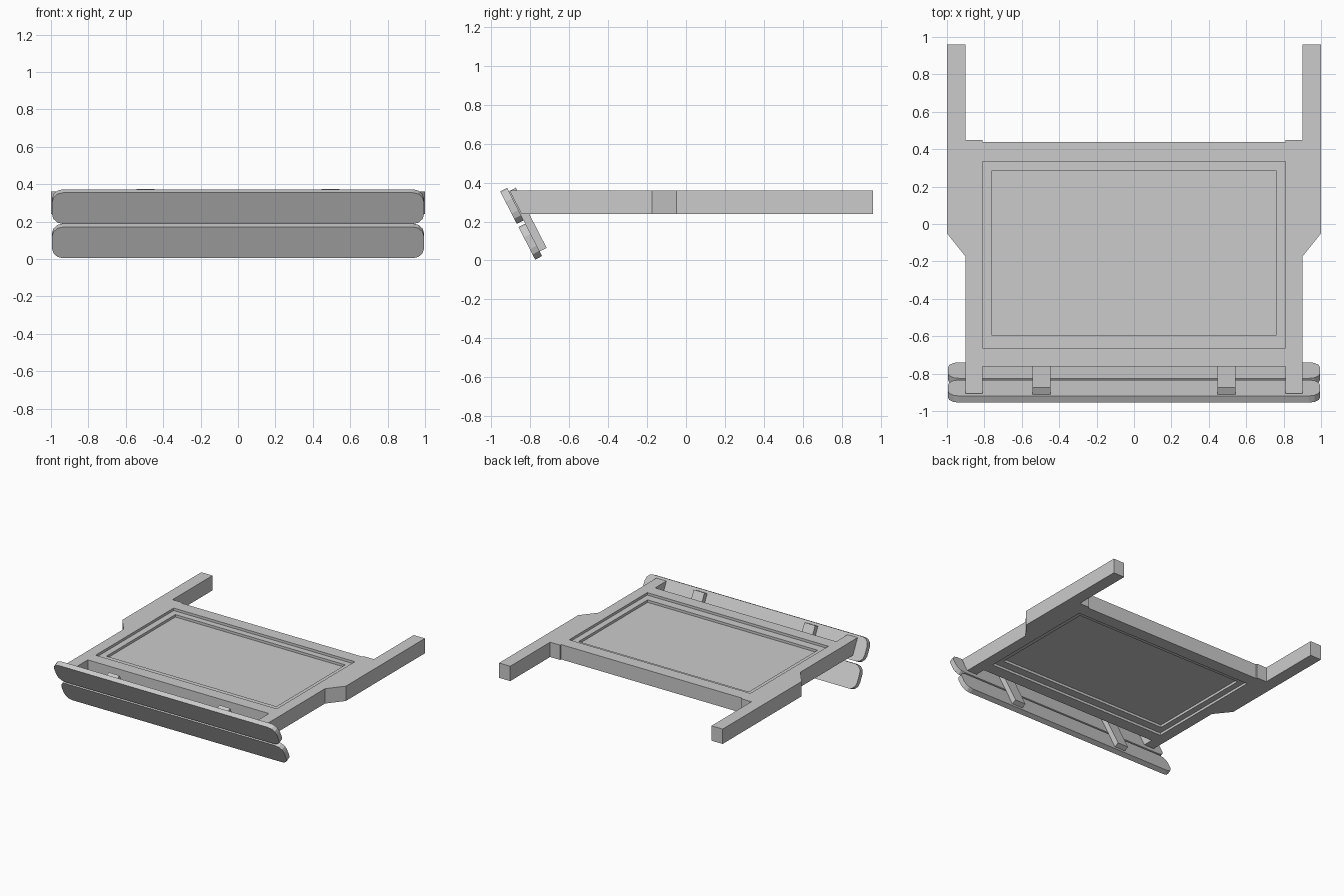
import bpy, bmesh, math
from mathutils import Matrix, Vector

if "Cube" in bpy.data.objects:
    bpy.data.objects.remove(bpy.data.objects["Cube"])

# slope of the front planks: S runs down the board, N points to the rear
TOP = Vector((0, -0.955, 0.355))
S = Vector((0, 0.457, -0.889)).normalized()
N = Vector((0, 0.889, 0.457)).normalized()
Z0, Z1 = 0.24, 0.36


def prism(name, pts, offset):
    """Extrude a closed outline (3D points) along an offset vector."""
    bm = bmesh.new()
    face = bm.faces.new([bm.verts.new(p) for p in pts])
    ext = bmesh.ops.extrude_face_region(bm, geom=[face])
    moved = [v for v in ext["geom"] if isinstance(v, bmesh.types.BMVert)]
    bmesh.ops.translate(bm, vec=offset, verts=moved)
    bmesh.ops.recalc_face_normals(bm, faces=bm.faces)
    me = bpy.data.meshes.new(name)
    bm.to_mesh(me)
    bm.free()
    ob = bpy.data.objects.new(name, me)
    bpy.context.collection.objects.link(ob)
    return ob


def box(name, x0, x1, y0, y1, z0, z1):
    return prism(name, [(x0, y0, z0), (x1, y0, z0), (x1, y1, z0), (x0, y1, z0)],
                 Vector((0, 0, z1 - z0)))


def plank(name, s0, length):
    """Sloped board with rounded ends."""
    hw, r, seg = 0.995, 0.06, 3
    pts = []
    for cx, cs, a0 in ((1, 1, 0), (-1, 1, 90), (-1, -1, 180), (1, -1, 270)):
        for i in range(seg + 1):
            a = math.radians(a0 + 90 * i / seg)
            x = cx * (hw - r) + r * math.cos(a)
            s = s0 + length / 2 + cs * (length / 2 - r) + r * math.sin(a)
            pts.append(TOP + S * s + Vector((x, 0, 0)))
    return prism(name, pts, N * 0.04)


# front planks
plank("upper_plank", 0.0, 0.188)
plank("lower_plank", 0.206, 0.188)

for side, label in ((-1, "left"), (1, "right")):
    # bracket strap joining the two planks
    a = TOP + N * 0.04 + S * 0.02
    b = TOP + N * 0.04 + S * 0.367
    w = Vector((0.048, 0, 0))
    c = Vector((side * 0.495, 0, 0))
    prism(label + "_plank_bracket", [a + c - w, a + c + w, b + c + w, b + c - w], N * 0.04)

    # side rail, front end cut to the plank slope
    prism(label + "_side_rail",
          [(side * 0.81, -0.907, Z1), (side * 0.81, -0.846, Z0),
           (side * 0.81, 0.45, Z0), (side * 0.81, 0.45, Z1)],
          Vector((side * 0.09, 0, 0)))

    # outer rear arm with angled front end
    prism(label + "_rear_arm",
          [(side * 0.9, -0.175, Z0), (side * 1.0, -0.05, Z0),
           (side * 1.0, 0.96, Z0), (side * 0.9, 0.96, Z0)],
          Vector((0, 0, Z1 - Z0)))

# cross beams
box("front_cross_beam", -0.81, 0.81, -0.762, -0.662, Z0, Z1)
box("rear_cross_beam", -0.81, 0.81, 0.335, 0.438, Z0, Z1)

# stepped border around the panel
for label, x in (("left", -0.81), ("right", 0.76)):
    box(label + "_panel_border", x, x + 0.05, -0.662, 0.335, 0.26, 0.34)
box("front_panel_border", -0.76, 0.76, -0.662, -0.595, 0.26, 0.34)
box("rear_panel_border", -0.76, 0.76, 0.285, 0.335, 0.26, 0.34)

# recessed centre panel
box("centre_panel", -0.76, 0.76, -0.595, 0.285, 0.28, 0.32)
